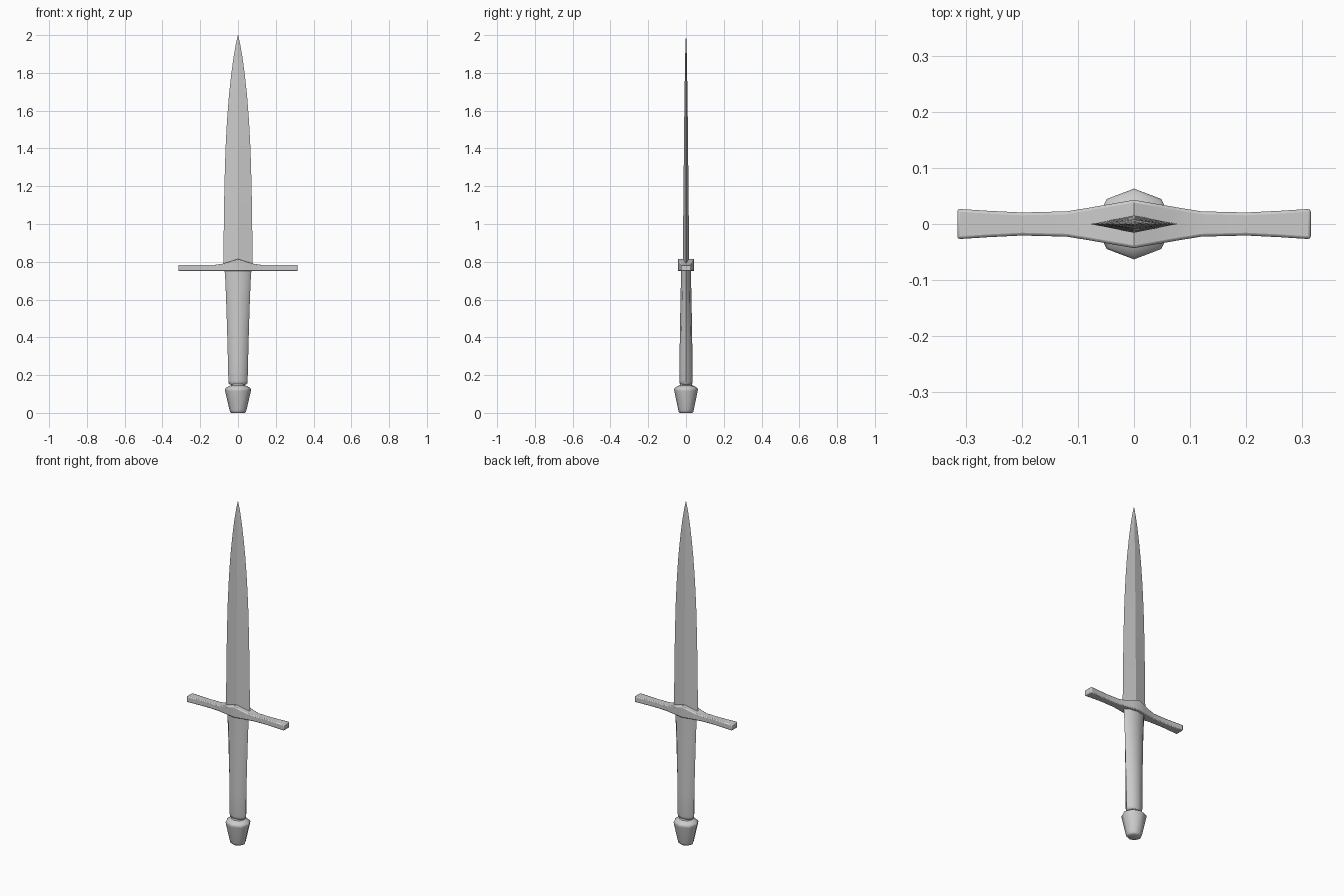
import bpy, bmesh
from math import sin, cos, pi

if "Cube" in bpy.data.objects:
    bpy.data.objects.remove(bpy.data.objects["Cube"])


def finish(name, bm, angle):
    bmesh.ops.recalc_face_normals(bm, faces=bm.faces)
    mesh = bpy.data.meshes.new(name)
    bm.to_mesh(mesh)
    bm.free()
    ob = bpy.data.objects.new(name, mesh)
    bpy.context.collection.objects.link(ob)
    bpy.ops.object.select_all(action='DESELECT')
    ob.select_set(True)
    bpy.context.view_layer.objects.active = ob
    bpy.ops.object.shade_smooth_by_angle(angle=angle)
    return ob


def loft(name, rings, angle):
    """Skin a list of equal-length point rings and cap both ends."""
    bm = bmesh.new()
    loops = [[bm.verts.new(p) for p in r] for r in rings]
    n = len(loops[0])
    for a, b in zip(loops, loops[1:]):
        for i in range(n):
            j = (i + 1) % n
            bm.faces.new((a[i], a[j], b[j], b[i]))
    bm.faces.new(loops[0])
    bm.faces.new(loops[-1])
    return finish(name, bm, angle)


def oval(z, rx, ry, sides):
    return [(rx * cos(2 * pi * i / sides), ry * sin(2 * pi * i / sides), z)
            for i in range(sides)]


# Blade: diamond section tapering to a point (z, half width, half thickness)
blade = [(0.76, .078, .016), (1.0, .075, .015), (1.2, .072, .013),
         (1.4, .066, .011), (1.55, .058, .0095), (1.68, .048, .008),
         (1.79, .036, .006), (1.88, .024, .0045), (1.95, .012, .003),
         (2.0, .0006, .0004)]
loft("blade", [oval(z, w, t, 4) for z, w, t in blade], 0.12)

# Crossguard: box section swept along x, mirrored (x, half depth, top z)
half = [(0, .043, .815), (.04, .036, .802), (.08, .029, .790),
        (.12, .0225, .784), (.2, .0205, .784), (.26, .0235, .784),
        (.315, .027, .784)]
stations = [(-x, d, t) for x, d, t in half[:0:-1]] + half
guard = loft("crossguard", [[(x, -d, .75), (x, d, .75), (x, d, t), (x, -d, t)]
                            for x, d, t in stations], 0.6)
bevel = guard.modifiers.new("soft_edges", 'BEVEL')
bevel.width = 0.005
bevel.segments = 2
bevel.limit_method = 'ANGLE'
bevel.angle_limit = 0.9

# Grip: flattened eight-sided handle (z, half width, half depth)
grip = [(.15, .042, .028), (.155, .049, .033), (.17, .051, .035),
        (.3, .054, .034), (.45, .058, .032), (.6, .063, .029),
        (.7, .067, .027), (.755, .071, .026)]
loft("grip", [oval(z, w, d, 8) for z, w, d in grip], 0.9)

# Pommel with neck: eight-sided tapered cap
pommel = [(0, .035, .033), (.004, .041, .038), (.015, .045, .041),
          (.115, .068, .0615), (.125, .069, .063), (.132, .065, .059),
          (.142, .048, .044), (.145, .038, .034), (.155, .038, .030)]
loft("pommel", [oval(z, w, d, 8) for z, w, d in pommel], 0.9)
